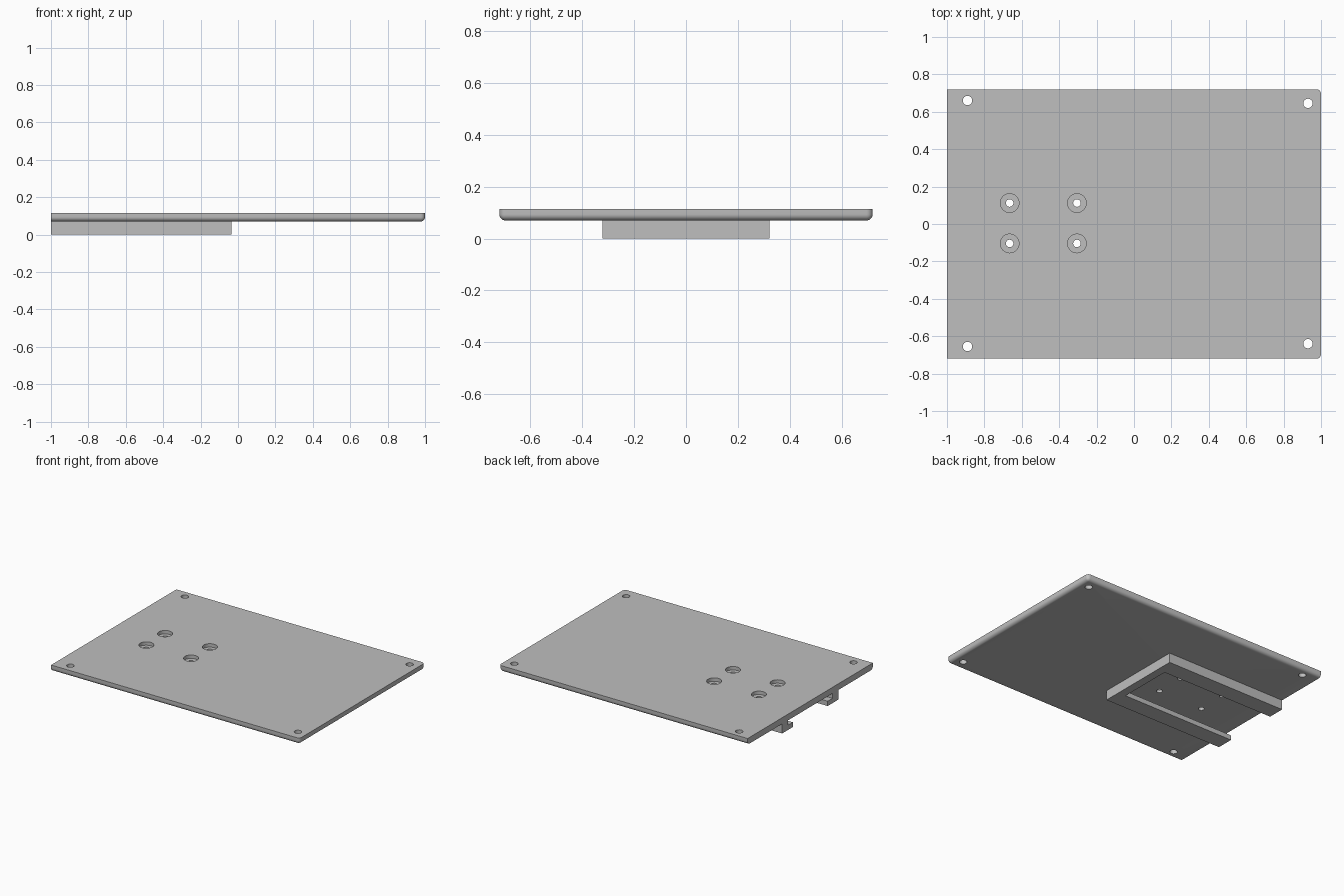
import bpy
import bmesh
from math import radians
from mathutils import Matrix, Vector

default_cube = bpy.data.objects.get("Cube")
if default_cube:
    bpy.data.objects.remove(default_cube, do_unlink=True)

grey = bpy.data.materials.new("plain_grey")
GREY = (0.52, 0.52, 0.52, 1)
grey.diffuse_color = GREY
grey.use_nodes = True
grey.node_tree.nodes["Principled BSDF"].inputs["Base Color"].default_value = GREY

BASE, TOP = 0.07, 0.115      # underside and top of the plate
HALF_Y = 0.72


def finish(name, bm):
    mesh = bpy.data.meshes.new(name)
    bm.to_mesh(mesh)
    bm.free()
    mesh.materials.append(grey)
    obj = bpy.data.objects.new(name, mesh)
    bpy.context.collection.objects.link(obj)
    return obj


def box_mesh(low, high):
    low, high = Vector(low), Vector(high)
    bm = bmesh.new()
    placing = Matrix.Translation((low + high) / 2) @ Matrix.Diagonal((*(high - low), 1))
    bmesh.ops.create_cube(bm, size=1, matrix=placing)
    return bm


def drill_mesh(x, y, radius, bottom, top):
    bm = bmesh.new()
    bmesh.ops.create_cone(bm, cap_ends=True, segments=32, radius1=radius, radius2=radius,
                          depth=top - bottom,
                          matrix=Matrix.Translation((x, y, (bottom + top) / 2)))
    return bm


def activate(obj):
    bpy.ops.object.select_all(action='DESELECT')
    obj.select_set(True)
    bpy.context.view_layer.objects.active = obj


def cut(obj, bm):
    cutter = finish("cutter", bm)
    cutter.hide_render = True
    mod = obj.modifiers.new("cut", 'BOOLEAN')
    mod.operation = 'DIFFERENCE'
    mod.solver = 'EXACT'
    mod.object = cutter
    activate(obj)
    bpy.ops.object.modifier_apply(modifier=mod.name)
    bpy.data.objects.remove(cutter, do_unlink=True)


# Plate: lower edges and right-hand corners rounded, the x = -1 end left square
bm = box_mesh((-1, -HALF_Y, BASE), (1, HALF_Y, TOP))


def is_rounded(edge):
    a, b = (v.co for v in edge.verts)
    mid = (a + b) / 2
    lower = mid.z < BASE + 0.001 and mid.x > -0.9
    corner = abs(a.z - b.z) > 0.01 and mid.x > 0.9
    return lower or corner


bmesh.ops.bevel(bm, geom=[e for e in bm.edges if is_rounded(e)], offset=0.024,
                segments=6, profile=0.5, affect='EDGES')
plate = finish("plate", bm)

# Corner mounting holes
for x, y in ((-0.89, 0.66), (-0.89, -0.655), (0.93, 0.645), (0.93, -0.64)):
    cut(plate, drill_mesh(x, y, 0.025, 0, 0.2))

# Counterbored screw holes above the rail
for x in (-0.665, -0.305):
    for y in (0.112, -0.104):
        cut(plate, drill_mesh(x, y, 0.05, TOP - 0.025, 0.2))
        cut(plate, drill_mesh(x, y, 0.02, 0, 0.2))

activate(plate)
bpy.ops.object.shade_smooth_by_angle(angle=radians(35))

# Slide rail: a block with an undercut channel, open at the x = -1 end
rail = finish("slide_rail", box_mesh((-1, -0.323, 0), (-0.035, 0.323, BASE)))
cut(rail, box_mesh((-1.1, -0.2, -0.1), (-0.095, 0.2, 0.2)))
cut(rail, box_mesh((-1.1, -0.255, 0.035), (-0.095, 0.255, 0.2)))
